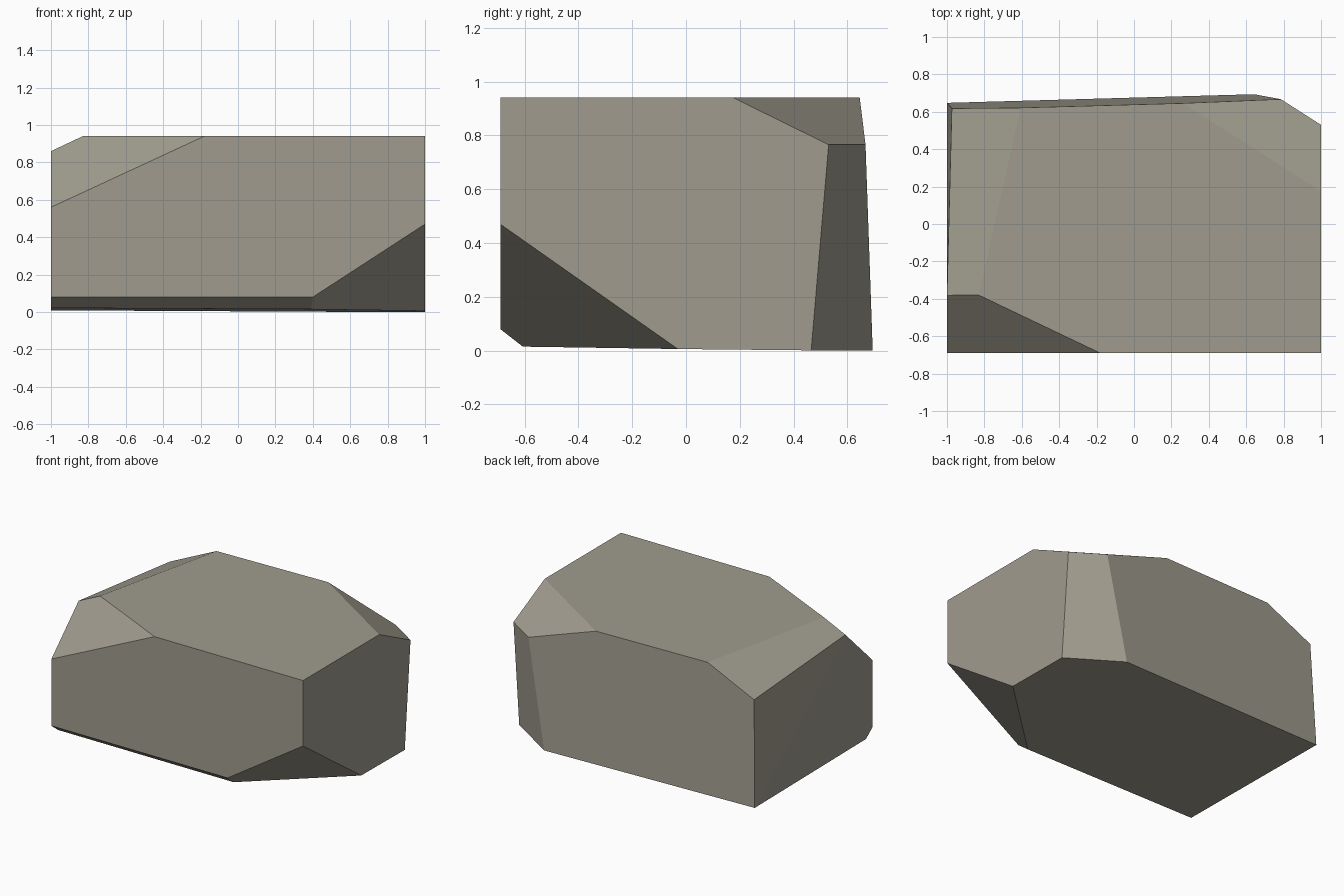
import bpy, bmesh
from mathutils import Vector

if "Cube" in bpy.data.objects:
    bpy.data.objects.remove(bpy.data.objects["Cube"])

stone = bpy.data.materials.new("warm grey stone")
stone.diffuse_color = (0.35, 0.33, 0.27, 1)
stone.use_nodes = True
stone.node_tree.nodes["Principled BSDF"].inputs["Base Color"].default_value = stone.diffuse_color

# Block slightly larger than the rock where planes get cut
bm = bmesh.new()
bmesh.ops.create_cube(bm, size=1)
for v in bm.verts:
    v.co = Vector((v.co.x * 2, v.co.y * 1.5 + 0.06, (v.co.z + 0.5) * 0.94))
    if v.co.y < 0:
        v.co.y = -0.69
CENTRE = Vector((0, 0, 0.47))


def chop(a, b, c):
    """Slice off everything beyond the plane through three points, and cap it."""
    a, b, c = Vector(a), Vector(b), Vector(c)
    n = (b - a).cross(c - a).normalized()
    if n.dot(CENTRE - a) > 0:
        n.negate()
    geom = bm.verts[:] + bm.edges[:] + bm.faces[:]
    res = bmesh.ops.bisect_plane(bm, geom=geom, dist=1e-5, plane_co=a,
                                 plane_no=n, clear_outer=True)
    edges = [e for e in res["geom_cut"] if isinstance(e, bmesh.types.BMEdge)]
    bmesh.ops.holes_fill(bm, edges=edges, sides=0)


# Leaning back face
chop((-1, 0.648, 0), (0.65, 0.694, 0), (0.28, 0.646, 0.94))
# Back right chamfer and the corner above it
chop((1, 0.53, 0.765), (0.82, 0.645, 0.765), (1, 0.465, 0))
chop((1, 0.175, 0.94), (1, 0.53, 0.765), (0.82, 0.645, 0.765))
# Front left top corner, left top slope, leaning left side
chop((-0.18, -0.69, 0.94), (-0.83, -0.38, 0.94), (-1, -0.69, 0.56))
chop((-0.83, -0.38, 0.94), (-0.6, 0.65, 0.94), (-1, -0.38, 0.86))
chop((-1, -0.38, 0.86), (-1, 0.648, 0), (-0.973, 0.648, 0.765))
# Slightly tilted underside
chop((-1, 0.648, 0.009), (1, 0.465, 0.001), (1, -0.03, 0.006))
# Front right bottom corner and front bottom chamfer
chop((1, -0.69, 0.47), (0.4, -0.69, 0.08), (1, -0.03, 0.006))
chop((-1, -0.69, 0.08), (1, -0.69, 0.08), (0, -0.6, 0.01))

bmesh.ops.recalc_face_normals(bm, faces=bm.faces[:])
mesh = bpy.data.meshes.new("rock")
bm.to_mesh(mesh)
bm.free()
mesh.materials.append(stone)
rock = bpy.data.objects.new("rock", mesh)
bpy.context.collection.objects.link(rock)
